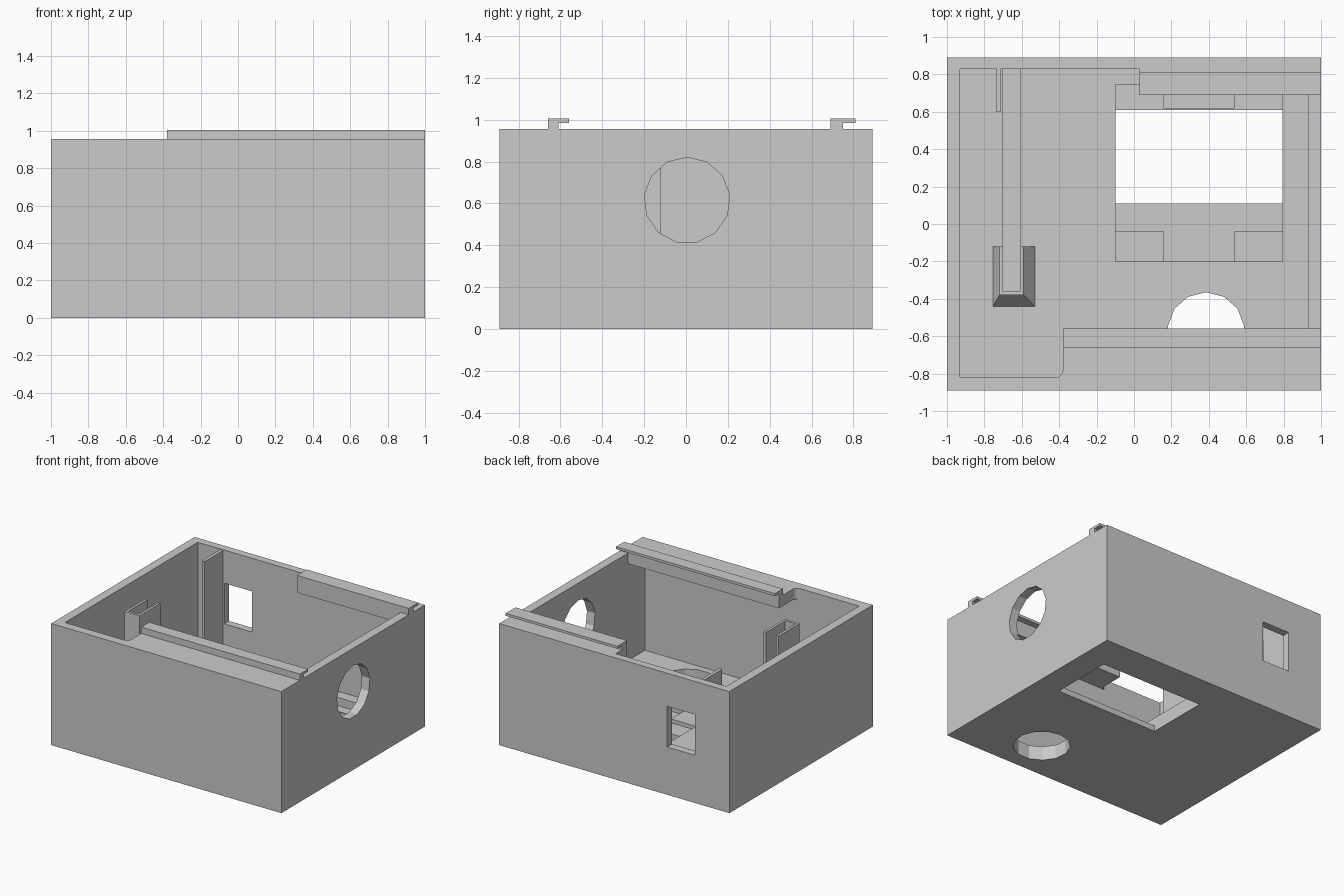
import bpy, bmesh, math

if "Cube" in bpy.data.objects:
    bpy.data.objects.remove(bpy.data.objects["Cube"])

grey = bpy.data.materials.new("plain grey")
grey.diffuse_color = (0.6, 0.6, 0.6, 1)
grey.use_nodes = True
grey.node_tree.nodes["Principled BSDF"].inputs["Base Color"].default_value = grey.diffuse_color


def prism(name, pts, lo, hi, axis="z"):
    """Extrude a 2D outline along an axis (x: pts are y,z; z: pts are x,y)."""
    def place(p, d):
        return (d, p[0], p[1]) if axis == "x" else (p[0], p[1], d)
    bm = bmesh.new()
    a = [bm.verts.new(place(p, lo)) for p in pts]
    b = [bm.verts.new(place(p, hi)) for p in pts]
    n = len(pts)
    bm.faces.new(a[::-1])
    bm.faces.new(b)
    for i in range(n):
        bm.faces.new((a[i], a[(i + 1) % n], b[(i + 1) % n], b[i]))
    bmesh.ops.recalc_face_normals(bm, faces=bm.faces)
    mesh = bpy.data.meshes.new(name)
    bm.to_mesh(mesh)
    bm.free()
    mesh.materials.append(grey)
    obj = bpy.data.objects.new(name, mesh)
    bpy.context.collection.objects.link(obj)
    return obj


def box(name, x0, x1, y0, y1, z0, z1):
    return prism(name, [(x0, y0), (x1, y0), (x1, y1), (x0, y1)], z0, z1)


def ring(cx, cy, r, n=13):
    """Polygon with one corner pointing along the second axis."""
    return [(cx + r * math.sin(2 * math.pi * i / n),
             cy + r * math.cos(2 * math.pi * i / n)) for i in range(n)]


def cut(target, cutters):
    for c in cutters:
        c.hide_render = True
        m = target.modifiers.new(c.name, "BOOLEAN")
        m.operation, m.solver, m.object = "DIFFERENCE", "EXACT", c
    bpy.context.view_layer.update()
    deps = bpy.context.evaluated_depsgraph_get()
    mesh = bpy.data.meshes.new_from_object(target.evaluated_get(deps))
    target.modifiers.clear()
    target.data = mesh
    for c in cutters:
        bpy.data.objects.remove(c)


FLOOR, RIM = 0.11, 0.955

# open box with its wall, floor and pocket openings
body = box("enclosure_body", -1, 1, -0.89, 0.89, 0, RIM)
cut(body, [
    box("cavity", -0.93, 0.93, -0.82, 0.83, FLOOR, 1.2),
    box("display_pocket", -0.10, 0.795, -0.20, 0.745, 0.075, 0.3),
    box("glass_recess", -0.10, 0.795, -0.04, 0.30, 0.045, 0.3),
    box("ribbon_recess", 0.16, 0.535, -0.20, 0.10, 0.045, 0.3),
    box("header_recess", 0.16, 0.535, 0.62, 0.745, 0.045, 0.3),
    box("display_window", -0.10, 0.795, 0.11, 0.61, -0.2, 0.3),
    box("board_groove", -0.70, -0.61, -0.36, 0.83, 0.085, 0.3),
    prism("floor_hole", ring(0.385, -0.57, 0.205), -0.2, 0.3),
    prism("side_hole", ring(0.005, 0.615, 0.205), 0.8, 1.2, "x"),
    box("rear_window", -0.70, -0.46, 0.7, 1.1, 0.375, 0.695),
])

# shelves under the rails; the front one has a rounded inner corner
fillet = [(-0.42 + 0.04 * math.sin(a), -0.78 - 0.04 * math.cos(a))
          for a in [i * math.pi / 12 for i in range(7)]]
prism("front_shelf", fillet + [(-0.38, -0.61), (0.93, -0.61), (0.93, -0.82)],
      0.87, RIM)
box("rear_shelf", 0.03, 0.93, 0.69, 0.83, 0.87, RIM)

# hooked lid rails
for name, x0, y, post, reach in (("front_rail", -0.38, -0.66, 0.05, 0.10),
                                 ("rear_rail", 0.03, 0.69, 0.06, 0.12)):
    prism(name, [(y, RIM), (y + post, RIM), (y + post, 0.985),
                 (y + reach, 0.985), (y + reach, 1.005), (y, 1.005)],
          x0, 1, "x")

# upright channel holding the front edge of the board
prism("board_clip", [(-0.72, -0.38), (-0.59, -0.38), (-0.59, -0.12),
                     (-0.61, -0.12), (-0.61, -0.36), (-0.70, -0.36),
                     (-0.70, -0.12), (-0.72, -0.12)], FLOOR, 0.93)

# flared foot around the channel
foot = box("clip_foot", -0.755, -0.53, -0.44, -0.12, FLOOR, 0.19)
for v in foot.data.vertices:
    if v.co.z > 0.15:
        v.co.x = -0.72 if v.co.x < -0.65 else -0.59
        v.co.y = max(v.co.y, -0.38)
cut(foot, [box("foot_slot", -0.70, -0.61, -0.36, 0.1, 0, 0.4)])

# guide rib on the rear wall
box("rear_guide_rib", -0.735, -0.71, 0.60, 0.83, FLOOR, 0.95)
